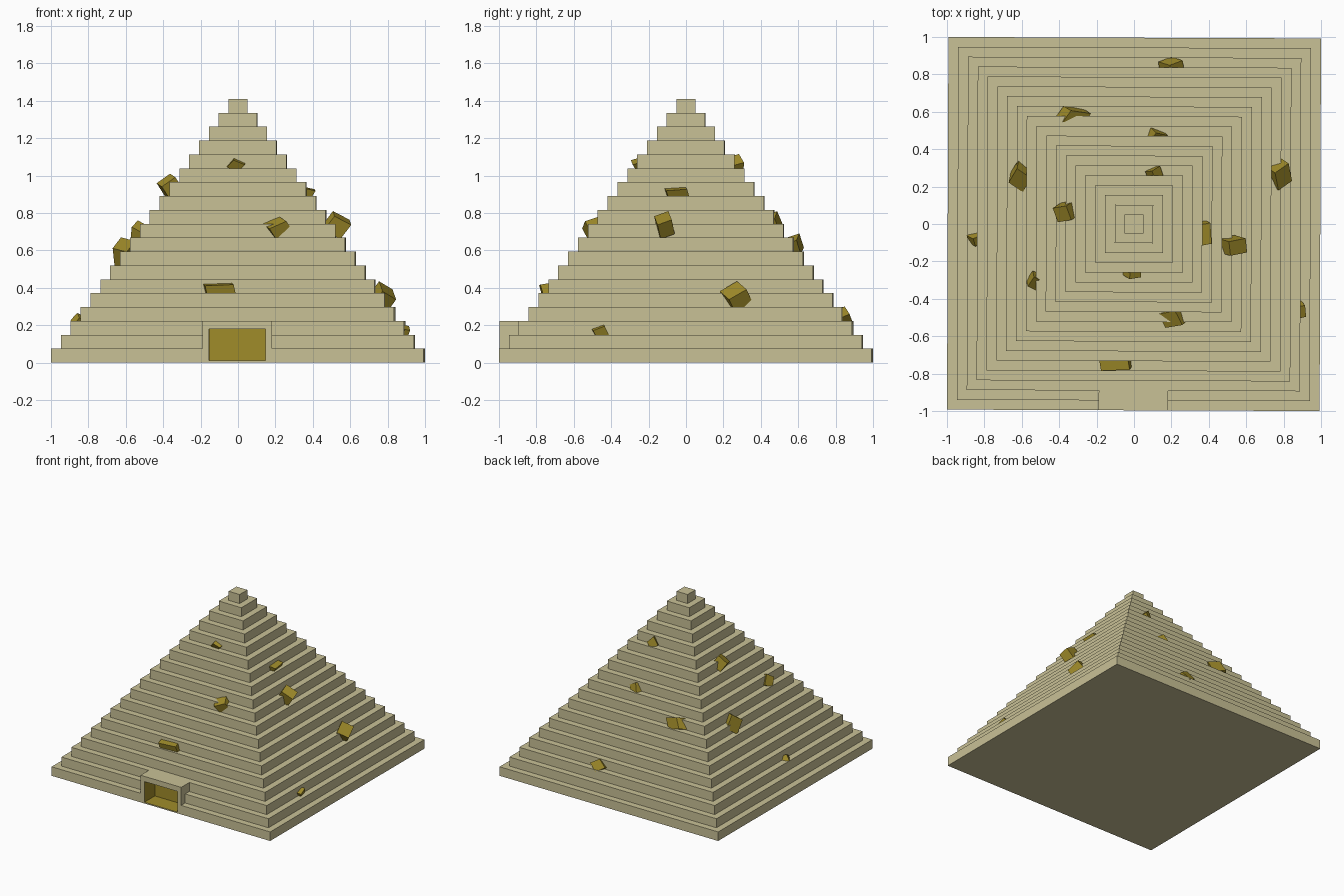
import bpy, bmesh, math
from mathutils import Vector, Euler

if "Cube" in bpy.data.objects:
    bpy.data.objects.remove(bpy.data.objects["Cube"])

TIERS, STEP = 19, 1.41 / 19
BASE, TOP = 0.996, 0.05
TWIST = math.radians(-0.22)          # the whole pyramid is turned very slightly


def material(name, rgb):
    m = bpy.data.materials.new(name)
    m.diffuse_color = (*rgb, 1)
    m.use_nodes = True
    m.node_tree.nodes["Principled BSDF"].inputs["Base Color"].default_value = m.diffuse_color
    return m


stone = material("sandstone", (0.584, 0.533, 0.305))
gold = material("dark_gold", (0.352, 0.262, 0.023))


def make_object(name, bm, mat):
    bmesh.ops.recalc_face_normals(bm, faces=bm.faces)
    me = bpy.data.meshes.new(name)
    bm.to_mesh(me)
    bm.free()
    me.materials.append(mat)
    ob = bpy.data.objects.new(name, me)
    bpy.context.collection.objects.link(ob)
    return ob


def box(name, lo, hi, mat, turn=None):
    """Box filling lo..hi; with a turn, a tilted block fitted to those bounds."""
    bm = bmesh.new()
    bmesh.ops.create_cube(bm, size=2)
    if turn:
        bmesh.ops.rotate(bm, verts=bm.verts, matrix=Euler([math.radians(a) for a in turn]).to_matrix())
    reach = [max(v.co[i] for v in bm.verts) for i in range(3)]
    for v in bm.verts:
        v.co = Vector([(lo[i] + hi[i]) / 2 + v.co[i] / reach[i] * (hi[i] - lo[i]) / 2 for i in range(3)])
    return make_object(name, bm, mat)


# Stepped pyramid: two square rings per tier, bridged into one closed skin
bm = bmesh.new()
rings = []
for i in range(TIERS):
    h = BASE + (TOP - BASE) * i / (TIERS - 1)
    for z in (i * STEP, (i + 1) * STEP):
        rings.append([bm.verts.new((x * h, y * h, z)) for x, y in ((-1, -1), (1, -1), (1, 1), (-1, 1))])
for a, b in zip(rings, rings[1:]):
    for k in range(4):
        n = (k + 1) % 4
        bm.faces.new((a[k], a[n], b[n], b[k]))
bm.faces.new(rings[0][::-1])
bm.faces.new(rings[-1])
pyramid = make_object("stepped_pyramid", bm, stone)

# Entrance porch joined on, then a gold-lined doorway cut through it
porch = box("porch", (-0.185, -BASE, 0.04), (0.185, -0.8, 3 * STEP), stone)
doorway = box("doorway_cutter", (-0.15, -1.2, 0.01), (0.15, -0.86, 0.18), gold)
bpy.context.view_layer.objects.active = pyramid
for tool, op in ((porch, 'UNION'), (doorway, 'DIFFERENCE')):
    mod = pyramid.modifiers.new(op.lower(), 'BOOLEAN')
    mod.object, mod.operation, mod.solver = tool, op, 'EXACT'
    mod.material_mode = 'TRANSFER'
    bpy.ops.object.modifier_apply(modifier=mod.name)
    bpy.data.objects.remove(tool)
pyramid.rotation_euler.z = TWIST

# Gold rubble lodged in the steps: low corner, high corner, tilt in degrees
rubble = [
    # front
    ((-0.06, -0.295, 1.02), (0.04, -0.20, 1.10), (25, 30, 10)),
    ((0.13, -0.555, 0.65), (0.30, -0.43, 0.78), (20, -30, 12)),
    ((-0.19, -0.785, 0.35), (-0.01, -0.68, 0.43), (12, -6, 4)),
    # right
    ((0.30, -0.12, 0.87), (0.415, 0.02, 0.945), (10, 20, 8)),
    ((0.45, -0.17, 0.66), (0.605, -0.06, 0.81), (20, 30, 15)),
    ((0.70, 0.18, 0.26), (0.845, 0.36, 0.435), (35, 25, 30)),
    ((0.83, -0.51, 0.12), (0.92, -0.41, 0.21), (25, 15, 12)),
    # back
    ((0.13, 0.78, 0.18), (0.27, 0.893, 0.30), (30, 35, 25)),
    ((-0.42, 0.53, 0.56), (-0.23, 0.63, 0.69), (15, 25, -15)),
    ((0.06, 0.42, 0.68), (0.18, 0.515, 0.81), (20, 30, -15)),
    ((0.06, 0.22, 0.99), (0.16, 0.31, 1.115), (15, 35, 30)),
    # left
    ((-0.435, 0.01, 0.87), (-0.29, 0.125, 1.01), (15, -35, 10)),
    ((-0.67, 0.17, 0.49), (-0.54, 0.35, 0.67), (30, 10, -30)),
    ((-0.575, -0.36, 0.62), (-0.48, -0.25, 0.76), (25, 20, -25)),
    ((-0.895, -0.12, 0.18), (-0.80, -0.04, 0.265), (35, 25, 30)),
]
for n, (lo, hi, turn) in enumerate(rubble, 1):
    box(f"gold_chunk_{n:02d}", lo, hi, gold, turn)
